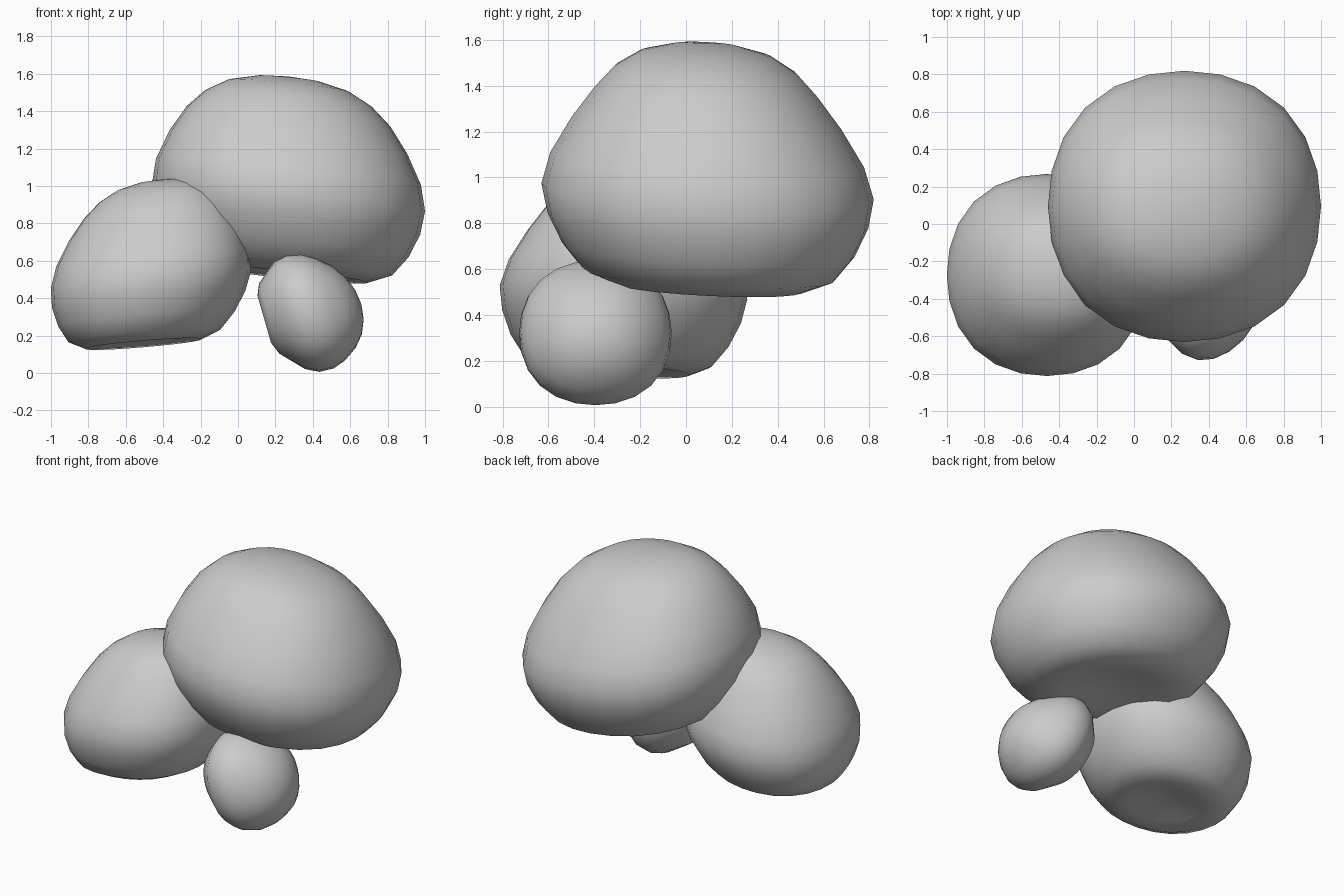
import bpy, bmesh, math
from mathutils import Matrix, Vector

cube = bpy.data.objects.get("Cube")
if cube:
    bpy.data.objects.remove(cube)

GREY = (0.6, 0.6, 0.6, 1)
mat = bpy.data.materials.new("soft grey")
mat.use_nodes = True
mat.diffuse_color = GREY
mat.node_tree.nodes["Principled BSDF"].inputs["Base Color"].default_value = GREY

# Unit cap profiles: (radius, height), from the dimpled underside to the crown
CAP = [(0, .05), (.2, .04), (.4, .015), (.58, 0), (.76, .05), (.88, .15), (.965, .27), (1, .39),
       (.97, .52), (.87, .67), (.745, .8), (.61, .89), (.44, .955), (.22, .99), (0, 1)]
EGG = [(0, .04), (.2, .025), (.4, .01), (.6, .06), (.77, .17), (.92, .27), (1, .4),
       (.98, .55), (.88, .68), (.7, .82), (.49, .92), (.25, .98), (0, 1)]
SEGMENTS = 24
BULGE = 0.03  # slight squareness of the round cross-section


def clump(name, profile, taper, origin, x_axis, y_axis, z_axis):
    """Revolve a profile, narrow its crown along y, and place it in a sheared frame."""
    frame = Matrix((x_axis, y_axis, z_axis)).transposed()
    bm = bmesh.new()
    verts = [bm.verts.new((r, 0, z)) for r, z in profile]
    edges = [bm.edges.new(pair) for pair in zip(verts, verts[1:])]
    bmesh.ops.spin(bm, geom=verts + edges, cent=(0, 0, 0), axis=(0, 0, 1),
                   angle=math.tau, steps=SEGMENTS)
    bmesh.ops.remove_doubles(bm, verts=bm.verts, dist=0.001)
    bmesh.ops.recalc_face_normals(bm, faces=bm.faces)
    for v in bm.verts:
        x, y, z = v.co
        swell = 1 + BULGE * math.sin(2 * math.atan2(y, x)) ** 2
        narrow = 1 - taper * min(max((z - .42) / .38, 0), 1)
        v.co = frame @ Vector((x * swell, y * swell * narrow, z)) + Vector(origin)
    for f in bm.faces:
        f.smooth = True
    mesh = bpy.data.meshes.new(name)
    bm.to_mesh(mesh)
    bm.free()
    mesh.materials.append(mat)
    bpy.context.collection.objects.link(bpy.data.objects.new(name, mesh))


# Large upper clump, sloping down towards +x
clump("large_clump", CAP, .1, (.27, .1, .525),
      (.73, 0, -.073), (0, .725, -.035), (0, -.015, 1.06))

# Medium clump, leaning a little towards the large one
clump("medium_clump", CAP, .1, (-.505, -.3, .155),
      (.535, 0, .045), (0, .54, -.03), (.1, .07, .88))

# Small egg-shaped clump lying on its side, crown towards +x
clump("small_clump", EGG, 0, (.135, -.395, .287),
      (.09, 0, -.313), (0, .333, 0), (.525, 0, .08))
